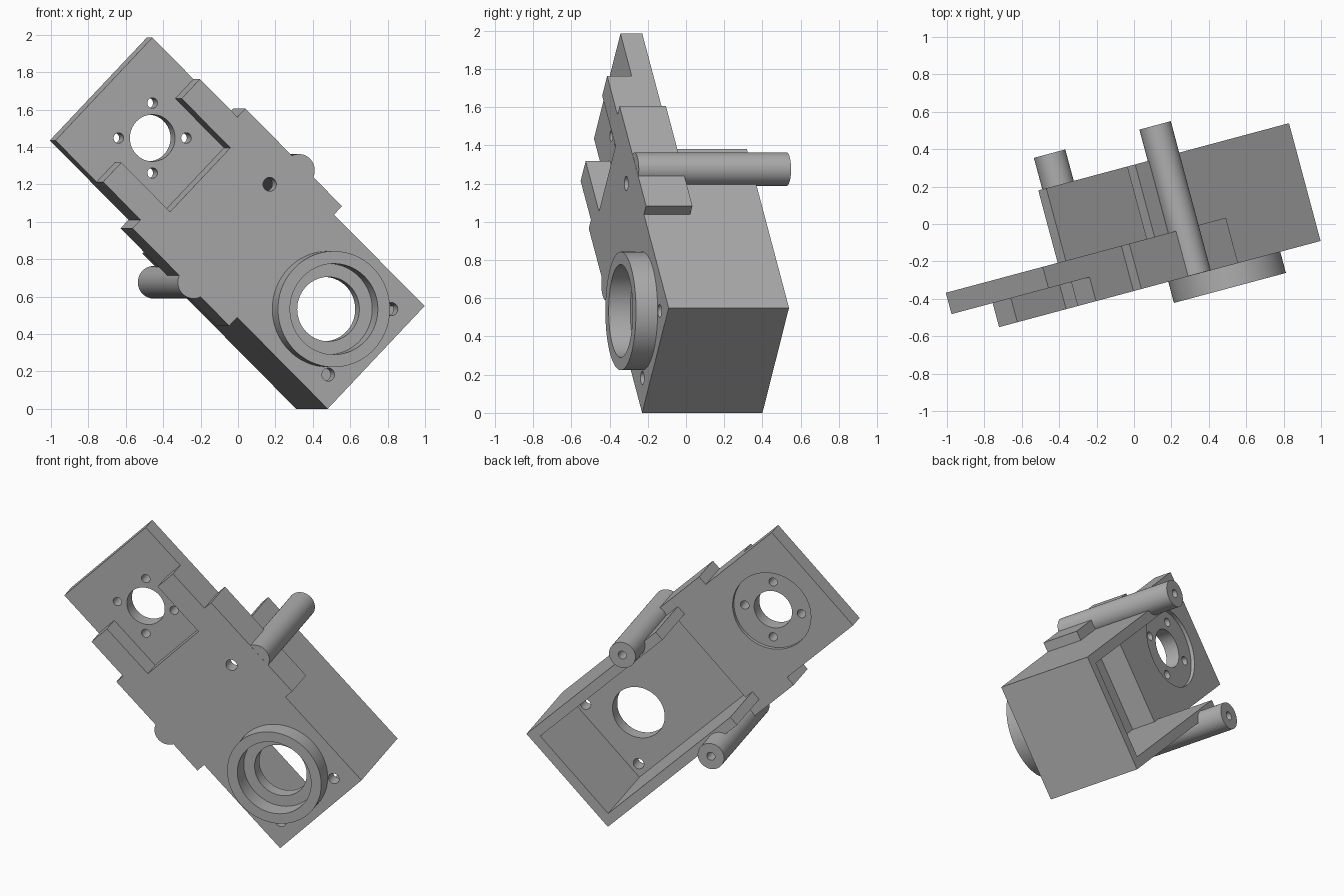
import bpy, math
from mathutils import Matrix, Vector

cube = bpy.data.objects.get("Cube")
if cube:
    bpy.data.objects.remove(cube)

mat = bpy.data.materials.new("machined grey")
mat.use_nodes = True
GREY = (0.43, 0.43, 0.43, 1)
mat.diffuse_color = GREY
mat.node_tree.nodes["Principled BSDF"].inputs["Base Color"].default_value = GREY

# Part frame: x across, y along the bracket, z out of the front face
yaw, roll = math.radians(15), math.radians(45.7)
side = Vector((math.cos(yaw), math.sin(yaw), 0))
front = Vector((math.sin(yaw), -math.cos(yaw), 0))
up = Vector((0, 0, 1))
across = side * math.cos(roll) + up * math.sin(roll)
along = up * math.cos(roll) - side * math.sin(roll)
FRAME = Matrix((across, along, front)).transposed().to_4x4()
FRAME.translation = (0.649, 0.174, 0.275)


def box(name, x0, x1, y0, y1, z0, z1):
    bpy.ops.mesh.primitive_cube_add(size=1)
    ob = bpy.context.object
    ob.name = name
    size = Matrix.Diagonal((x1 - x0, y1 - y0, z1 - z0, 1))
    ob.data.transform(Matrix.Translation(((x0 + x1) / 2, (y0 + y1) / 2, (z0 + z1) / 2)) @ size)
    return ob


def rod(name, x, y, r, z0, z1, sides=64):
    bpy.ops.mesh.primitive_cylinder_add(vertices=sides, radius=r, depth=z1 - z0)
    ob = bpy.context.object
    ob.name = name
    ob.data.transform(Matrix.Translation((x, y, (z0 + z1) / 2)))
    return ob


def combine(target, tool, operation="DIFFERENCE"):
    mod = target.modifiers.new("bool", "BOOLEAN")
    mod.operation, mod.solver, mod.object = operation, "EXACT", tool
    bpy.context.view_layer.objects.active = target
    bpy.ops.object.modifier_apply(modifier=mod.name)
    bpy.data.objects.remove(tool)


def finish(ob):
    ob.data.materials.clear()
    ob.data.materials.append(mat)
    ob.matrix_world = FRAME
    bpy.ops.object.select_all(action="DESELECT")
    ob.select_set(True)
    bpy.context.view_layer.objects.active = ob
    bpy.ops.object.shade_smooth_by_angle(angle=math.radians(30))


HALF, BACK, FACE, STEP = 0.384, 0.095, 0.346, 0.213
RING_Y, MOUNT_Y = 0.37, 1.68

# Housing with mounting arm and wider middle flange
body = box("bracket_body", -HALF, HALF, 0, 1.19, -0.306, FACE)
combine(body, box("arm", -HALF, HALF, 1.1, 2.055, BACK, FACE), "UNION")
combine(body, box("flange", -0.447, 0.447, 0.70, 1.447, BACK, FACE), "UNION")

# Cavity open to the back, with a low wall at the arm end
combine(body, box("cavity", -0.32, 0.32, 0.065, 1.125, -0.5, 0.26))
combine(body, box("end_opening", -0.32, 0.32, 1.0, 1.4, -0.5, BACK))

# Stepped front of the arm, leaving two prongs
combine(body, box("pocket", -0.239, 0.239, 1.36, 2.3, STEP, 0.6))
combine(body, box("tip_step", -0.6, 0.6, 1.737, 2.3, STEP, 0.6))

# Mounting face: shallow round seat, centre hole and four screw holes
combine(body, rod("seat", 0, MOUNT_Y, 0.258, -0.1, BACK + 0.025))
combine(body, rod("mount_hole", 0, MOUNT_Y, 0.125, -0.1, 0.5))
for k in range(4):
    a = k * math.pi / 2 - roll
    combine(body, rod("screw_hole", 0.187 * math.cos(a), MOUNT_Y + 0.187 * math.sin(a),
                      0.028, -0.1, 0.5, 24))

# Openings in the housing front
combine(body, rod("bearing_hole", 0, RING_Y, 0.172, 0.1, 0.5))
for a in (-roll, -roll - math.pi / 2):
    combine(body, rod("dowel_hole", 0.35 * math.cos(a), RING_Y + 0.35 * math.sin(a),
                      0.035, 0.1, 0.5, 24))
combine(body, rod("pin_hole", 0.251, 1.068, 0.037, 0.1, 0.5, 24))
finish(body)

# Raised bearing ring
ring = rod("bearing_ring", 0, RING_Y, 0.31, FACE - 0.01, 0.463, 96)
combine(ring, rod("ring_bore", 0, RING_Y, 0.243, 0.2, 0.6, 96))
finish(ring)

# Support posts with blind holes in their back ends
for name, s in (("left_post", 1), ("right_post", -1)):
    post = rod(name, s * 0.418, 1.004, 0.087, -0.48, FACE - 0.001)
    combine(post, rod("post_hole", s * 0.418, 1.004, 0.027, -0.6, -0.36, 24))
    finish(post)
